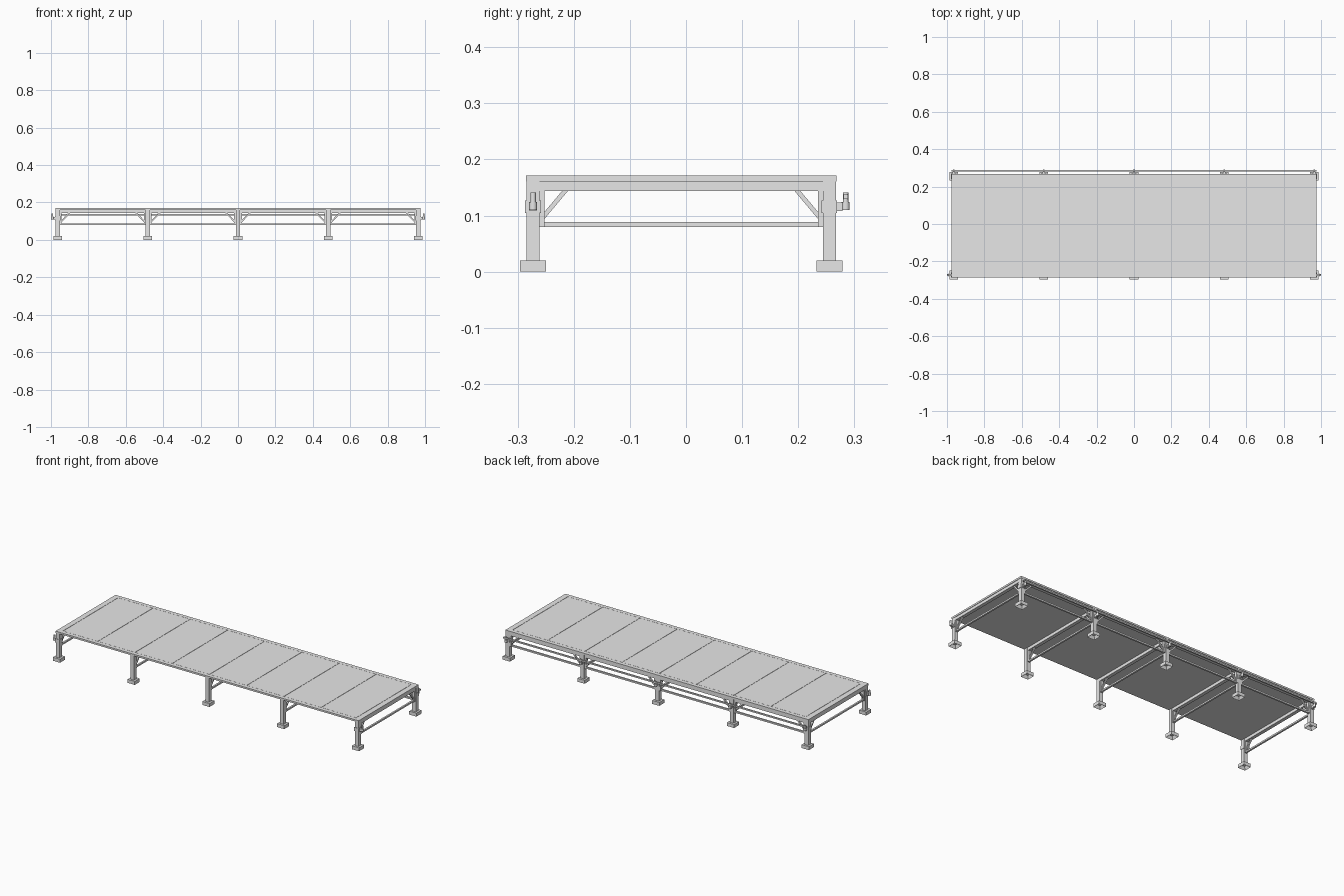
import bpy, bmesh
from mathutils import Vector, Matrix

cube = bpy.data.objects.get("Cube")
if cube:
    bpy.data.objects.remove(cube, do_unlink=True)

grey = bpy.data.materials.new("light_grey_metal")
grey.use_nodes = True
grey.diffuse_color = (0.8, 0.8, 0.8, 1)
grey.node_tree.nodes["Principled BSDF"].inputs["Base Color"].default_value = (0.8, 0.8, 0.8, 1)


def finish(name, bm):
    mesh = bpy.data.meshes.new(name)
    bm.to_mesh(mesh)
    bm.free()
    mesh.materials.append(grey)
    obj = bpy.data.objects.new(name, mesh)
    bpy.context.collection.objects.link(obj)
    return obj


def add_box(bm, lo, hi):
    lo, hi = Vector(lo), Vector(hi)
    mat = Matrix.Translation((lo + hi) / 2) @ Matrix.Diagonal((*(hi - lo), 1))
    return bmesh.ops.create_cube(bm, size=1, matrix=mat)["verts"]


def box(name, lo, hi):
    bm = bmesh.new()
    add_box(bm, lo, hi)
    return finish(name, bm)


def strut(name, a, b, size):
    # Square bar between two points
    a, b = Vector(a), Vector(b)
    d = b - a
    mat = (Matrix.Translation((a + b) / 2) @ d.to_track_quat("Z", "Y").to_matrix().to_4x4()
           @ Matrix.Diagonal((size, size, d.length, 1)))
    bm = bmesh.new()
    bmesh.ops.create_cube(bm, size=1, matrix=mat)
    return finish(name, bm)


def foot(name, x, y):
    # Square foot with a hollow underside
    bm = bmesh.new()
    add_box(bm, (x - .023, y - .023, 0), (x + .023, y + .023, .02))
    bm.faces.ensure_lookup_table()
    bottom = [f for f in bm.faces if f.normal.z < -.9]
    bmesh.ops.inset_region(bm, faces=bottom, thickness=.011)
    bmesh.ops.translate(bm, verts=bottom[0].verts, vec=(0, 0, .018))
    finish(name, bm)


def hook(name, x, y, angle):
    # Collar around the post, a stub arm, a round cup and an upright pin
    bm = bmesh.new()
    add_box(bm, (-.014, -.014, .105), (.014, .014, .127))
    add_box(bm, (.014, -.006, .108), (.023, .006, .123))
    for radius, low, high in ((.007, .11, .124), (.005, .124, .141)):
        bmesh.ops.create_cone(bm, cap_ends=True, segments=16, radius1=radius, radius2=radius,
                              depth=high - low, matrix=Matrix.Translation((.029, 0, (low + high) / 2)))
    bmesh.ops.transform(bm, verts=bm.verts,
                        matrix=Matrix.Translation((x, y, 0)) @ Matrix.Rotation(angle, 4, "Z"))
    obj = finish(name, bm)
    bpy.ops.object.select_all(action="DESELECT")
    obj.select_set(True)
    bpy.context.view_layer.objects.active = obj
    bpy.ops.object.shade_smooth_by_angle()


HALF_X, FRONT, REAR = .977, -.285, .268
POST_FRONT, POST_REAR, R = -.2725, .2555, .0115
UNDER, TOP = .161, .171
BEAM = .144
SEAM = .001
RIGHT_ANGLE = 1.5708
post_xs = (-.964, -.482, 0, .482, .964)

# Deck slab with border strips and panels parted by fine seams
box("deck_slab", (-HALF_X, FRONT, UNDER), (HALF_X, REAR, TOP - .0015))
low, inner_front, inner_rear = TOP - .0015, -.262, .245
box("deck_border_front", (-HALF_X, FRONT, low), (HALF_X, inner_front - SEAM, TOP))
box("deck_border_rear", (-HALF_X, inner_rear + SEAM, low), (HALF_X, REAR, TOP))
edges = [-.945, -.72, -.48, -.24, 0, .24, .48, .72, .945]
for i, (a, b) in enumerate(zip(edges, edges[1:])):
    box(f"deck_panel_{i + 1}", (a + SEAM, inner_front, low), (b - SEAM, inner_rear, TOP))
for side, a, b in (("right", -HALF_X, edges[0] - SEAM), ("left", edges[-1] + SEAM, HALF_X)):
    box(f"deck_border_{side}", (a, inner_front - SEAM, low), (b, inner_rear + SEAM, TOP))

# Five leg frames
for i, x in enumerate(post_xs, 1):
    for label, y, inward in (("front", POST_FRONT, 1), ("rear", POST_REAR, -1)):
        box(f"{label}_post_{i}", (x - R, y - R, .019), (x + R, y + R, UNDER))
        foot(f"{label}_foot_{i}", x, y)
        # Joint plate and diagonal brace toward the deck centre
        near, far = sorted((y + inward * R, y + inward * (R + .009)))
        box(f"{label}_joint_{i}", (x - .008, near, .08), (x + .008, far, UNDER))
        strut(f"{label}_cross_brace_{i}", (x, y + inward * .015, .094),
              (x, y + inward * .062, .15), .008)
    box(f"cross_beam_{i}", (x - .01, POST_FRONT + R, BEAM), (x + .01, POST_REAR - R, UNDER))
    box(f"cross_rail_{i}", (x - .005, POST_FRONT + .02, .08), (x + .005, POST_REAR - .02, .089))
    hook(f"rear_hook_{i}", x, POST_REAR, RIGHT_ANGLE)
    # Lengthwise rear joints and braces, kept inside the frame
    for side in (-1, 1):
        if abs(x + side * .1) > HALF_X:
            continue
        near, far = sorted((x + side * R, x + side * (R + .009)))
        box(f"rear_side_joint_{i}", (near, POST_REAR - .008, .08), (far, POST_REAR + .008, UNDER))
        strut(f"rear_side_brace_{i}", (x + side * .015, POST_REAR, .094),
              (x + side * .068, POST_REAR, .15), .008)

# End hooks on the front corner posts
hook("front_left_hook", post_xs[-1], POST_FRONT, 0)
hook("front_right_hook", post_xs[0], POST_FRONT, 2 * RIGHT_ANGLE)

# Lengthwise rear members
box("rear_top_beam", (-.964, POST_REAR - .009, BEAM), (.964, POST_REAR + .009, UNDER))
box("rear_lower_rail", (-.964, POST_REAR - .005, .08), (.964, POST_REAR + .005, .089))
box("rear_guide_rail", (-HALF_X, .281, .13), (HALF_X, .289, .138))
